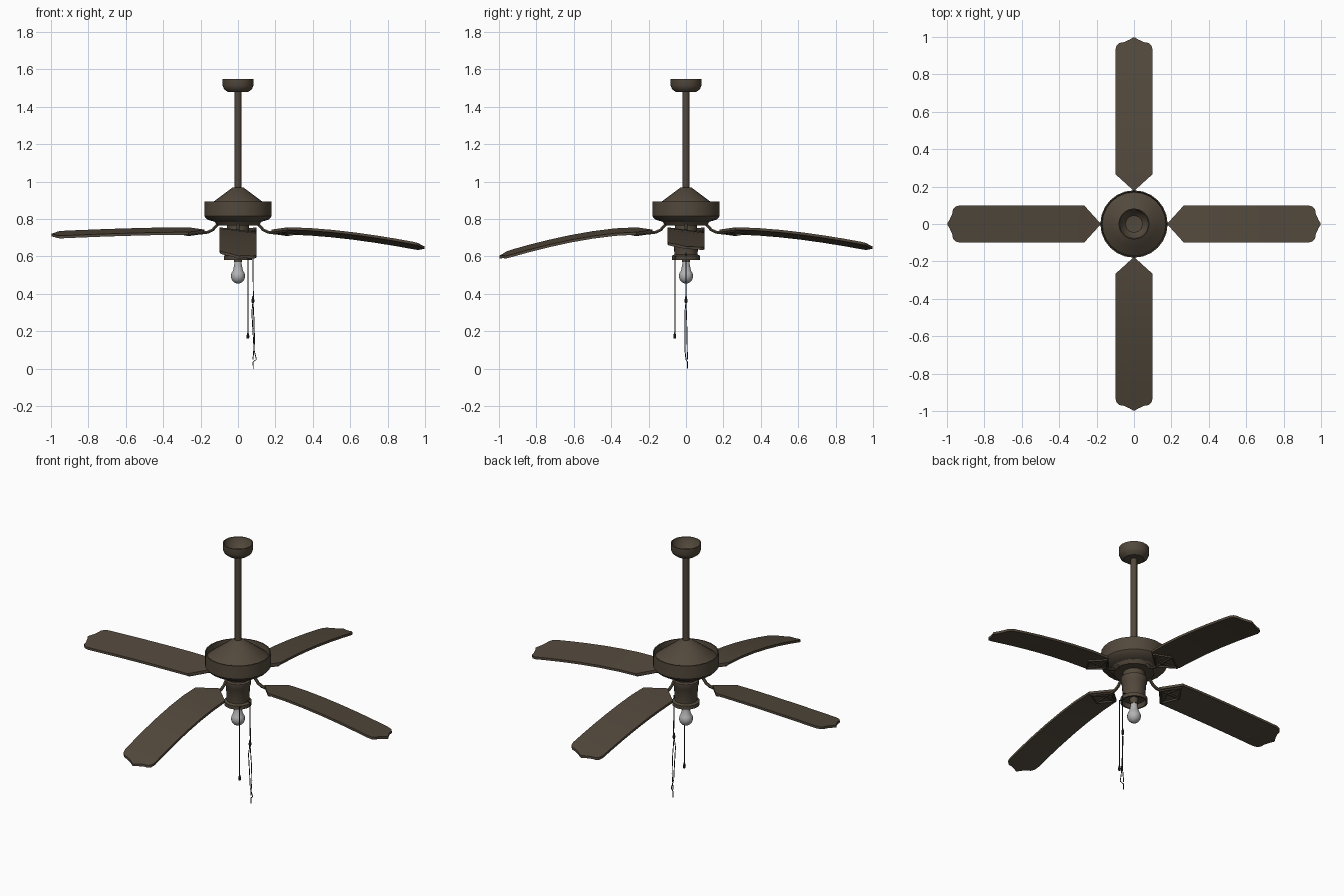
import bpy, bmesh
from math import pi, sin, cos, radians
from mathutils import Matrix

if "Cube" in bpy.data.objects:
    bpy.data.objects.remove(bpy.data.objects["Cube"], do_unlink=True)


def material(name, color):
    m = bpy.data.materials.new(name)
    m.use_nodes = True
    m.diffuse_color = (*color, 1)
    m.node_tree.nodes["Principled BSDF"].inputs["Base Color"].default_value = (*color, 1)
    return m


BRONZE = material("dark bronze", (0.085, 0.066, 0.045))
CHAIN = material("chain black", (0.03, 0.028, 0.026))
GLASS = material("bulb grey", (0.45, 0.45, 0.45))


def finish(obj, mat, angle=35):
    obj.data.materials.append(mat)
    bpy.ops.object.select_all(action="DESELECT")
    obj.select_set(True)
    bpy.context.view_layer.objects.active = obj
    bpy.ops.object.shade_smooth_by_angle(angle=radians(angle))
    return obj


def from_bmesh(name, bm):
    bmesh.ops.recalc_face_normals(bm, faces=bm.faces)
    me = bpy.data.meshes.new(name)
    bm.to_mesh(me)
    bm.free()
    obj = bpy.data.objects.new(name, me)
    bpy.context.collection.objects.link(obj)
    return obj


def lathe(name, profile, mat, sides=24, at=(0, 0)):
    """Spin a (radius, height) profile round a vertical axis."""
    bm = bmesh.new()
    verts = [bm.verts.new((r, 0, z)) for r, z in profile]
    edges = [bm.edges.new(p) for p in zip(verts, verts[1:])]
    bmesh.ops.spin(bm, geom=verts + edges, axis=(0, 0, 1), cent=(0, 0, 0),
                   angle=2 * pi, steps=sides, use_merge=True)
    bmesh.ops.remove_doubles(bm, verts=bm.verts, dist=1e-5)
    bmesh.ops.translate(bm, verts=bm.verts, vec=(*at, 0))
    return finish(from_bmesh(name, bm), mat)


def tube(name, paths, radius, mat, matrix=Matrix()):
    """Round wire along one or more point paths."""
    cu = bpy.data.curves.new(name, "CURVE")
    cu.dimensions = "3D"
    cu.bevel_depth = radius
    cu.bevel_resolution = 1
    cu.use_fill_caps = True
    for path in paths:
        sp = cu.splines.new("POLY")
        sp.points.add(len(path) - 1)
        for p, co in zip(sp.points, path):
            p.co = (*(matrix @ Matrix.Translation(co)).translation, 1)
    obj = bpy.data.objects.new(name, cu)
    bpy.context.collection.objects.link(obj)
    bpy.ops.object.select_all(action="DESELECT")
    obj.select_set(True)
    bpy.context.view_layer.objects.active = obj
    bpy.ops.object.convert(target="MESH")
    return finish(bpy.context.object, mat, 50)


# Ceiling canopy (open cup) and down rod
lathe("canopy", [(0, 1.49), (0.045, 1.495), (0.07, 1.52), (0.078, 1.55), (0.083, 1.55),
                 (0.083, 1.515), (0.075, 1.495), (0.055, 1.48), (0, 1.48)], BRONZE)
lathe("down_rod", [(0, 1.49), (0.018, 1.49), (0.018, 0.95), (0, 0.95)], BRONZE, 12)

# Motor housing: cone cap sunk inside the drum rim
lathe("motor_housing", [(0, 0.972), (0.03, 0.968), (0.125, 0.897), (0.17, 0.862), (0.174, 0.893),
                        (0.18, 0.893), (0.18, 0.815), (0.165, 0.798), (0.125, 0.785),
                        (0.11, 0.765), (0, 0.765)], BRONZE)

# Switch housing, socket and bulb
lathe("switch_housing", [(0, 0.77), (0.06, 0.77), (0.06, 0.735), (0.072, 0.73), (0.072, 0.705),
                         (0.066, 0.695), (0.062, 0.61), (0.075, 0.603), (0.075, 0.582),
                         (0.066, 0.582), (0.058, 0.605), (0, 0.605)], BRONZE)
lathe("bulb_socket", [(0, 0.61), (0.024, 0.61), (0.022, 0.57), (0, 0.57)], BRONZE, 16)
lathe("bulb", [(0, 0.575), (0.018, 0.575), (0.021, 0.55)]
      + [(0.038 * sin(a), 0.495 + 0.04 * cos(a)) for a in [0.8 + i * (pi - 0.8) / 8 for i in range(9)]],
      GLASS, 16)

# Blades: one outline, each drooping by its own amount
OUTLINE = [(0.18, 0.004), (0.265, 0.098), (0.38, 0.1), (0.5, 0.1), (0.62, 0.1), (0.74, 0.1),
           (0.85, 0.1), (0.93, 0.1), (0.955, 0.093), (0.968, 0.078), (0.972, 0.055),
           (0.985, 0.025), (0.998, 0.003)]
PITCH = 0.13


def blade_height(r, y, droop):
    t = max(0, (r - 0.28) / 0.72)
    return 0.743 - droop * t ** 1.6 - PITCH * y


def blade(name, angle, droop):
    turn = Matrix.Rotation(angle, 4, "Z")
    bm = bmesh.new()
    rows = [[bm.verts.new((r, s * w, blade_height(r, s * w, droop))) for s in (-1, 0, 1)]
            for r, w in OUTLINE]
    for a, b in zip(rows, rows[1:]):
        for i in (0, 1):
            bm.faces.new((a[i], b[i], b[i + 1], a[i + 1]))
    slab = bmesh.ops.extrude_face_region(bm, geom=list(bm.faces))
    low = [v for v in slab["geom"] if isinstance(v, bmesh.types.BMVert)]
    bmesh.ops.translate(bm, verts=low, vec=(0, 0, -0.014))
    bmesh.ops.transform(bm, matrix=turn, verts=bm.verts)
    finish(from_bmesh(name + "_blade", bm), BRONZE, 30)

    # Iron: curved arm and open triangular frame under the blade
    def under(r, y):
        return (r, y, blade_height(r, y, droop) - 0.018)
    arm = [(0.09, 0, 0.785), (0.115, 0, 0.765), (0.135, 0, 0.742), (0.16, 0, 0.73), under(0.2, 0)]
    tube(name + "_blade_arm", [arm], 0.009, BRONZE, turn)
    hub, left, right, end = under(0.19, 0), under(0.265, 0.085), under(0.265, -0.085), under(0.32, 0)
    frame = [[hub, left, end, right, hub], [hub, end], [left, under(0.235, 0), right]]
    tube(name + "_blade_frame", frame, 0.006, BRONZE, turn)


for name, angle, droop in [("left", 0, 0.09), ("back", pi / 2, 0.09),
                           ("right", pi, 0.022), ("front", -pi / 2, 0.14)]:
    blade(name, angle, droop)


# Pull chains
def weight(name, x, y, z, h):
    lathe(name, [(0, z + h), (0.004, z + h * 0.9), (0.008, z + h * 0.35),
                 (0.006, z), (0, z)], CHAIN, 8, (x, y))


tube("light_chain", [[(0.053, -0.06, 0.6), (0.053, -0.06, 0.18)],
                     [(0.053, -0.03, 0.6), (0.053, -0.06, 0.6)]], 0.003, CHAIN)
weight("light_chain_weight", 0.053, -0.06, 0.16, 0.035)
tube("fan_chain", [[(0.05, 0, 0.62), (0.08, 0, 0.61), (0.082, 0, 0.38)]], 0.003, CHAIN)
weight("fan_chain_weight", 0.08, 0, 0.35, 0.04)
tube("fan_chain_cord", [[(0.08, 0, 0.36), (0.074, -0.006, 0.3), (0.08, -0.005, 0.2),
                         (0.086, -0.006, 0.1), (0.098, 0, 0.05), (0.08, 0.008, 0.035), (0.082, 0.008, 0.002)],
                        [(0.08, 0, 0.36), (0.086, 0.004, 0.25), (0.088, 0.006, 0.14),
                         (0.08, 0.008, 0.05)]], 0.0025, CHAIN)
